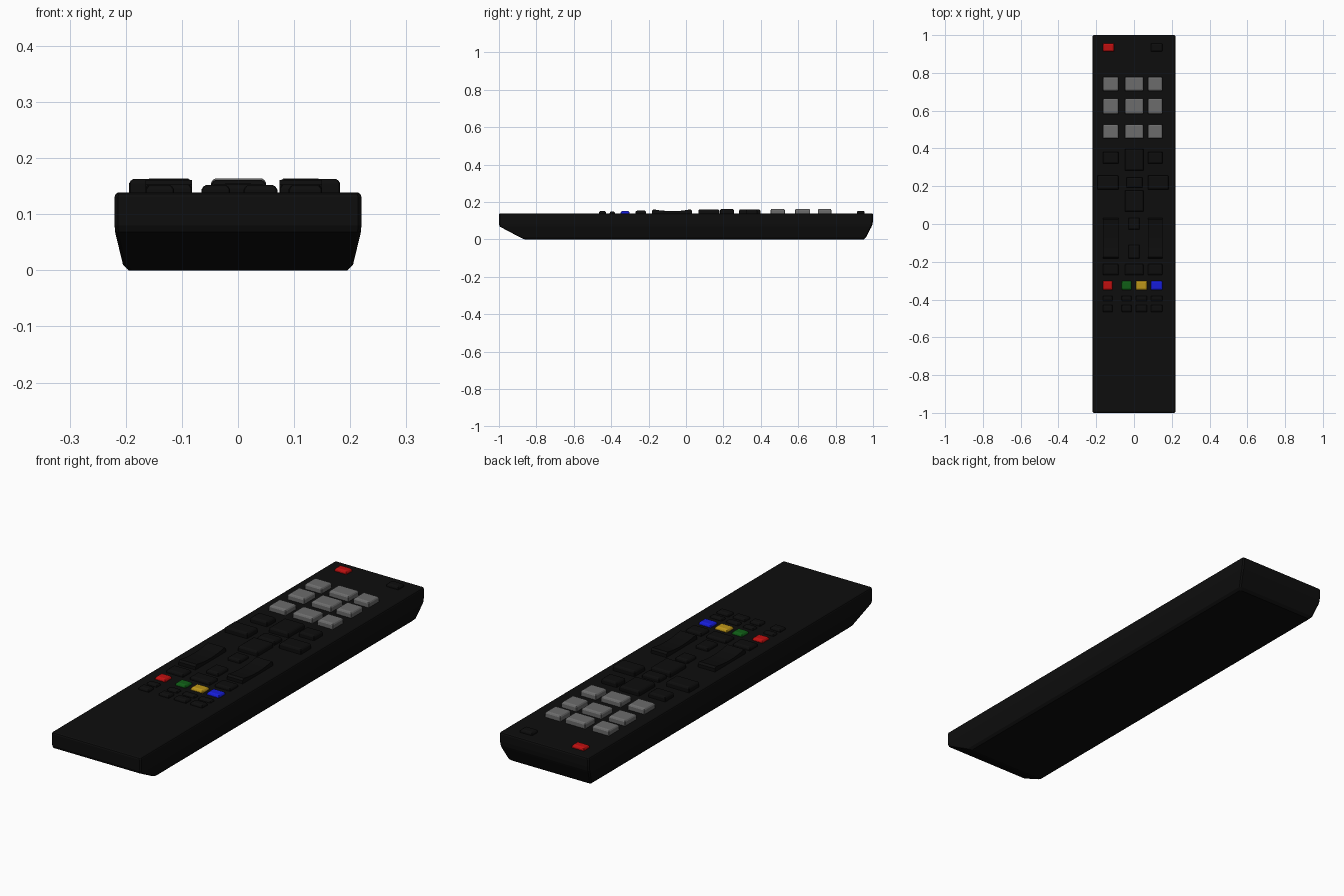
import bpy, bmesh

if "Cube" in bpy.data.objects:
    bpy.data.objects.remove(bpy.data.objects["Cube"])


def material(name, rgb):
    m = bpy.data.materials.new(name)
    m.diffuse_color = (*rgb, 1)
    m.use_nodes = True
    m.node_tree.nodes["Principled BSDF"].inputs["Base Color"].default_value = m.diffuse_color
    return m


BLACK = material("black", (0.004, 0.004, 0.004))
GREY = material("grey", (0.15, 0.15, 0.15))
RED = material("red", (0.52, 0.005, 0.005))
GREEN = material("green", (0.005, 0.11, 0.008))
YELLOW = material("yellow", (0.5, 0.3, 0.01))
BLUE = material("blue", (0.008, 0.012, 0.7))


def loft(name, rings, mat, corner):
    """Stack of corner-cut rectangles (x0, x1, y0, y1, z), capped both ends."""
    bm = bmesh.new()
    prev = None
    for i, (x0, x1, y0, y1, z) in enumerate(rings):
        c = corner
        pts = [(x0 + c, y0), (x1 - c, y0), (x1, y0 + c), (x1, y1 - c),
               (x1 - c, y1), (x0 + c, y1), (x0, y1 - c), (x0, y0 + c)]
        ring = [bm.verts.new((x, y, z)) for x, y in pts]
        if prev:
            for k in range(8):
                n = (k + 1) % 8
                bm.faces.new((prev[k], prev[n], ring[n], ring[k]))
        else:
            bm.faces.new(ring[::-1])
        prev = ring
    bm.faces.new(prev)
    return finish(name, bm, mat)


def finish(name, bm, mat):
    bmesh.ops.recalc_face_normals(bm, faces=bm.faces)
    me = bpy.data.meshes.new(name)
    bm.to_mesh(me)
    bm.free()
    me.materials.append(mat)
    ob = bpy.data.objects.new(name, me)
    bpy.context.collection.objects.link(ob)
    return ob


BASE = 0.13   # button bottoms, just under the top face


def button(name, xs, ys, top, mat=BLACK):
    (x0, x1), (y0, y1) = xs, ys
    rings = [(x0 + d, x1 - d, y0 + d, y1 - d, z) for d, z in
             ((0, BASE), (0, top - 0.008), (0.003, top - 0.003), (0.008, top))]
    loft(name, rings, mat, 0.002)


def rocker(name, xs, ys):
    """Long key whose top dips in the middle."""
    (x0, x1), (y0, y1) = xs, ys
    prof = [(y0, BASE), (y0, 0.153), (y0 + 0.008, 0.161)]
    n = 8
    for i in range(1, n):
        t = i / n
        prof.append((y0 + 0.008 + t * (y1 - y0 - 0.016),
                     0.161 - 0.010 * 4 * t * (1 - t)))
    prof += [(y1 - 0.008, 0.161), (y1, 0.153), (y1, BASE)]
    bm = bmesh.new()
    a = [bm.verts.new((x0, y, z)) for y, z in prof]
    b = [bm.verts.new((x1, y, z)) for y, z in prof]
    bm.faces.new(a)
    bm.faces.new(b)
    for i in range(len(prof)):
        j = (i + 1) % len(prof)
        bm.faces.new((a[i], a[j], b[j], b[i]))
    finish(name, bm, BLACK)


# body: tapered tray with a long slope under the front end
loft("body", [(-h, h, y0, y1, z) for h, y0, y1, z in (
    (0.195, -0.862, 0.950, 0.0), (0.205, -0.885, 0.962, 0.010),
    (0.219, -0.995, 0.992, 0.068), (0.22, -1.0, 0.997, 0.080),
    (0.22, -1.0, 1.0, 0.100), (0.22, -1.0, 1.0, 0.131),
    (0.218, -0.998, 0.998, 0.136), (0.213, -0.993, 0.993, 0.139))], BLACK, 0.006)

# button columns
L, M, R = (-0.165, -0.082), (-0.048, 0.050), (0.074, 0.15)
COLS = (("left", L), ("middle", M), ("right", R))
FOUR = ((-0.165, -0.114), (-0.065, -0.014), (0.010, 0.070), (0.09, 0.15))

# power and source keys
button("power_button", (-0.165, -0.105), (0.913, 0.955), 0.153, RED)
button("source_button", (0.09, 0.15), (0.913, 0.955), 0.153)

# number pad
for r, ys in enumerate(((0.705, 0.778), (0.583, 0.664), (0.452, 0.528))):
    for side, xs in COLS:
        button(f"number_key_{r}_{side}", xs, ys, 0.164, GREY)

# upper function keys
button("upper_key_left", L, (0.320, 0.382), 0.161)
button("upper_key_right", R, (0.320, 0.382), 0.161)
button("upper_key_middle", M, (0.283, 0.398), 0.161)
button("wide_key_left", (-0.194, -0.082), (0.182, 0.256), 0.163)
button("wide_key_right", (0.074, 0.182), (0.182, 0.256), 0.163)
button("small_key_middle", (-0.040, 0.045), (0.193, 0.246), 0.158)
button("centre_key", M, (0.066, 0.178), 0.161)

# long rocker keys with small keys between
rocker("rocker_left", L, (-0.182, 0.032))
rocker("rocker_right", R, (-0.182, 0.032))
button("mid_key_upper", (-0.03, 0.03), (-0.030, 0.032), 0.155)
button("mid_key_lower", (-0.03, 0.03), (-0.182, -0.110), 0.155)

# lower function row
for side, xs in COLS:
    button(f"lower_key_{side}", xs, (-0.270, -0.213), 0.154)

# coloured keys and the two playback rows under them
for i, (xs, mat) in enumerate(zip(FOUR, (RED, GREEN, YELLOW, BLUE))):
    button(f"colour_key_{i}", xs, (-0.349, -0.302), 0.152, mat)
    button(f"play_key_upper_{i}", xs, (-0.408, -0.380), 0.150)
    button(f"play_key_lower_{i}", xs, (-0.466, -0.428), 0.152)
